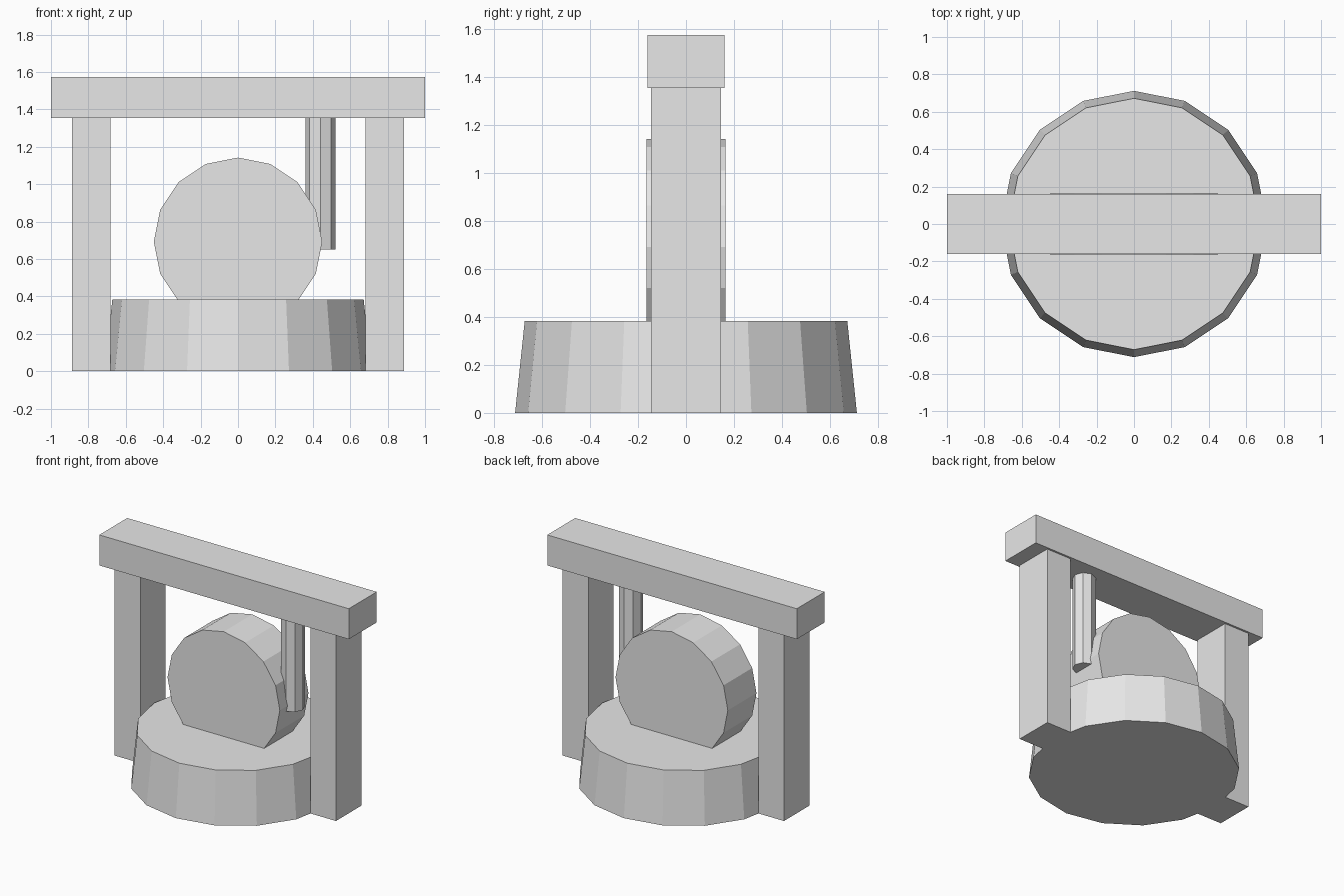
import bpy
import math

cube = bpy.data.objects.get("Cube")
if cube:
    bpy.data.objects.remove(cube, do_unlink=True)

# Single plain material
grey = bpy.data.materials.new("light_grey")
grey.use_nodes = True
colour = (0.8, 0.8, 0.8, 1)
grey.diffuse_color = colour
grey.node_tree.nodes["Principled BSDF"].inputs["Base Color"].default_value = colour


def finish(name):
    """Name the active object, apply its transform and give it the material."""
    obj = bpy.context.object
    obj.name = name
    bpy.ops.object.transform_apply(location=False, rotation=True, scale=True)
    obj.data.materials.append(grey)
    return obj


def box(name, x, z_low, z_high, width, depth):
    bpy.ops.mesh.primitive_cube_add(size=1, location=(x, 0, (z_low + z_high) / 2))
    bpy.context.object.scale = (width, depth, z_high - z_low)
    return finish(name)


def prism(name, sides, r_low, r_high, length, location, tilt=0):
    bpy.ops.mesh.primitive_cone_add(vertices=sides, radius1=r_low, radius2=r_high,
                                    depth=length, location=location,
                                    rotation=(tilt, 0, 0))
    return finish(name)


# Tapered round base
prism("base", 16, 0.712, 0.672, 0.383, (0, 0, 0.1915))

# Upright wheel standing in the base
prism("wheel", 16, 0.45, 0.45, 0.328, (0, 0, 0.692), math.pi / 2)

# Posts on both sides and the beam across them
for side, x in (("right", -0.784), ("left", 0.784)):
    box(side + "_post", x, 0, 1.353, 0.205, 0.29)
box("top_beam", 0, 1.353, 1.574, 2, 0.32)

# Rod hanging from the beam beside the wheel
prism("hanging_rod", 8, 0.08, 0.08, 0.71, (0.44, 0, 1.006))
